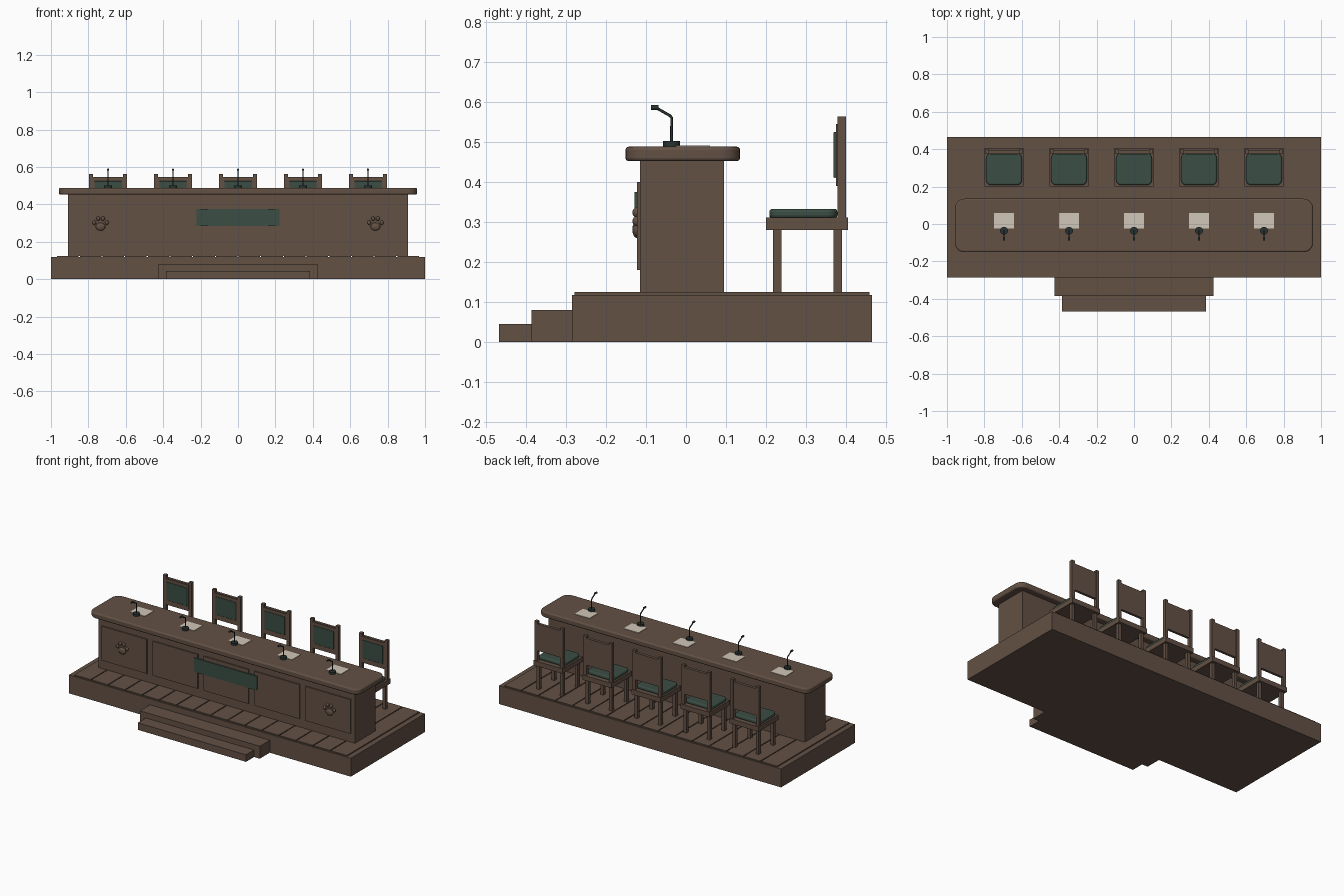
import bpy, bmesh, math
from mathutils import Vector

if "Cube" in bpy.data.objects:
    bpy.data.objects.remove(bpy.data.objects["Cube"], do_unlink=True)


def material(name, rgb):
    m = bpy.data.materials.new(name)
    m.use_nodes = True
    m.diffuse_color = (*rgb, 1)
    bsdf = next(n for n in m.node_tree.nodes if n.type == 'BSDF_PRINCIPLED')
    bsdf.inputs["Base Color"].default_value = (*rgb, 1)
    bsdf.inputs["Roughness"].default_value = 0.7
    return m


WOOD = material("brown wood", (0.125, 0.082, 0.059))
GREEN = material("green fabric", (0.043, 0.075, 0.057))
DARK = material("dark metal", (0.022, 0.034, 0.031))
PAPER = material("cream paper", (0.64, 0.57, 0.48))


def finish(name, bm, mat, smooth=False):
    me = bpy.data.meshes.new(name)
    bm.to_mesh(me)
    bm.free()
    me.materials.append(mat)
    ob = bpy.data.objects.new(name, me)
    bpy.context.collection.objects.link(ob)
    if smooth:
        bpy.ops.object.select_all(action='DESELECT')
        ob.select_set(True)
        bpy.context.view_layer.objects.active = ob
        bpy.ops.object.shade_smooth_by_angle(angle=math.radians(35))
    return ob


def box(name, x, y, z, mat=WOOD, corner=0, edge=0):
    """Box from (min, max) ranges, with optional rounded upright corners and eased rims."""
    bm = bmesh.new()
    bmesh.ops.create_cube(bm, size=1)
    for v in bm.verts:
        v.co = Vector([r[0] + (c + 0.5) * (r[1] - r[0]) for c, r in zip(v.co, (x, y, z))])
    if corner:
        upright = [e for e in bm.edges if abs(e.verts[0].co.z - e.verts[1].co.z) > 1e-4]
        bmesh.ops.bevel(bm, geom=upright, offset=corner, segments=6, profile=0.5, affect='EDGES')
    ob = finish(name, bm, mat, corner > 0)
    if edge:
        mod = ob.modifiers.new("rim", 'BEVEL')
        mod.width = edge
        mod.segments = 3
        mod.limit_method = 'ANGLE'
        mod.angle_limit = math.radians(40)
    return ob


def span(centre, half):
    return (centre - half, centre + half)


def cylinder(name, loc, r, depth, mat, along_y=False):
    bm = bmesh.new()
    bmesh.ops.create_cone(bm, cap_ends=True, segments=20, radius1=r, radius2=r, depth=depth)
    ob = finish(name, bm, mat, True)
    ob.location = loc
    if along_y:
        ob.rotation_euler.x = math.pi / 2
    return ob


def pad(name, loc, scale):
    bm = bmesh.new()
    bmesh.ops.create_uvsphere(bm, u_segments=16, v_segments=10, radius=1)
    ob = finish(name, bm, WOOD, True)
    ob.location = loc
    ob.scale = scale
    return ob


# Platform, floor planks and front steps
box("platform", (-1, 1), (-0.285, 0.465), (0, 0.118))
PLANKS = 16
pitch = 1.94 / PLANKS
for i in range(PLANKS):
    box(f"floor_plank_{i + 1}", span(-0.97 + pitch * (i + 0.5), pitch / 2 - 0.003),
        (-0.278, 0.458), (0.117, 0.125))
box("upper_step", span(0, 0.425), (-0.386, -0.285), (0, 0.08))
box("lower_step", span(0, 0.384), (-0.467, -0.386), (0, 0.045))

# Long desk with front panels
box("desk_body", span(0, 0.91), (-0.115, 0.095), (0.125, 0.456))
box("desk_top", span(0, 0.957), (-0.151, 0.135), (0.452, 0.488), corner=0.05, edge=0.008)
for i in range(5):
    box(f"front_panel_{i + 1}", span((i - 2) * 0.361, 0.16), (-0.122, -0.114), (0.18, 0.40))
box("name_plate", span(0, 0.223), (-0.128, -0.114), (0.285, 0.375), GREEN)

# Carved paw ornaments on the outer panels
for side, sx in (("left", 0.735), ("right", -0.735)):
    pad(f"{side}_paw_palm", (sx, -0.123, 0.281), (0.026, 0.011, 0.021))
    for i, (dx, z) in enumerate(((-0.034, 0.302), (-0.013, 0.324), (0.013, 0.324), (0.034, 0.302))):
        pad(f"{side}_paw_toe_{i + 1}", (sx + dx, -0.123, z), (0.010, 0.011, 0.012))


def chair(n, cx):
    name = f"chair_{n}_"
    box(name + "seat", span(cx, 0.103), (0.20, 0.405), (0.28, 0.311))
    box(name + "seat_cushion", span(cx, 0.095), (0.208, 0.378), (0.309, 0.333), GREEN,
        corner=0.026, edge=0.008)
    for side, s in (("left", 1), ("right", -1)):
        box(name + side + "_front_leg", span(cx + s * 0.083, 0.0105), (0.217, 0.238), (0.125, 0.281))
        box(name + side + "_rear_leg", span(cx + s * 0.083, 0.0105), (0.368, 0.389), (0.125, 0.281))
        box(name + side + "_back_post", span(cx + s * 0.091, 0.0105), (0.378, 0.399), (0.31, 0.563))
    box(name + "back_panel", span(cx, 0.082), (0.380, 0.396), (0.375, 0.547))
    box(name + "back_frame", span(cx, 0.081), (0.374, 0.381), (0.39, 0.545))
    box(name + "back_cushion", span(cx, 0.073), (0.368, 0.376), (0.41, 0.525), GREEN, edge=0.004)


def microphone(n, cx):
    name = f"microphone_{n}_"
    cylinder(name + "base", (cx, -0.036, 0.495), 0.021, 0.014, DARK)
    cu = bpy.data.curves.new(name + "stem", 'CURVE')
    cu.dimensions = '3D'
    cu.bevel_depth = 0.0035
    cu.bevel_resolution = 2
    cu.use_fill_caps = True
    path = ((-0.036, 0.50), (-0.036, 0.561), (-0.041, 0.566), (-0.074, 0.585))
    spline = cu.splines.new('POLY')
    spline.points.add(len(path) - 1)
    for p, (y, z) in zip(spline.points, path):
        p.co = (cx, y, z, 1)
    cu.materials.append(DARK)
    bpy.context.collection.objects.link(bpy.data.objects.new(name + "stem", cu))
    cylinder(name + "head", (cx, -0.078, 0.586), 0.006, 0.019, DARK, along_y=True)


# Five places, each with chair, microphone and paper
for i in range(5):
    cx = (i - 2) * 0.3475
    chair(i + 1, cx)
    microphone(i + 1, cx)
    box(f"paper_{i + 1}", span(cx, 0.053), (-0.025, 0.06), (0.487, 0.491), PAPER)
